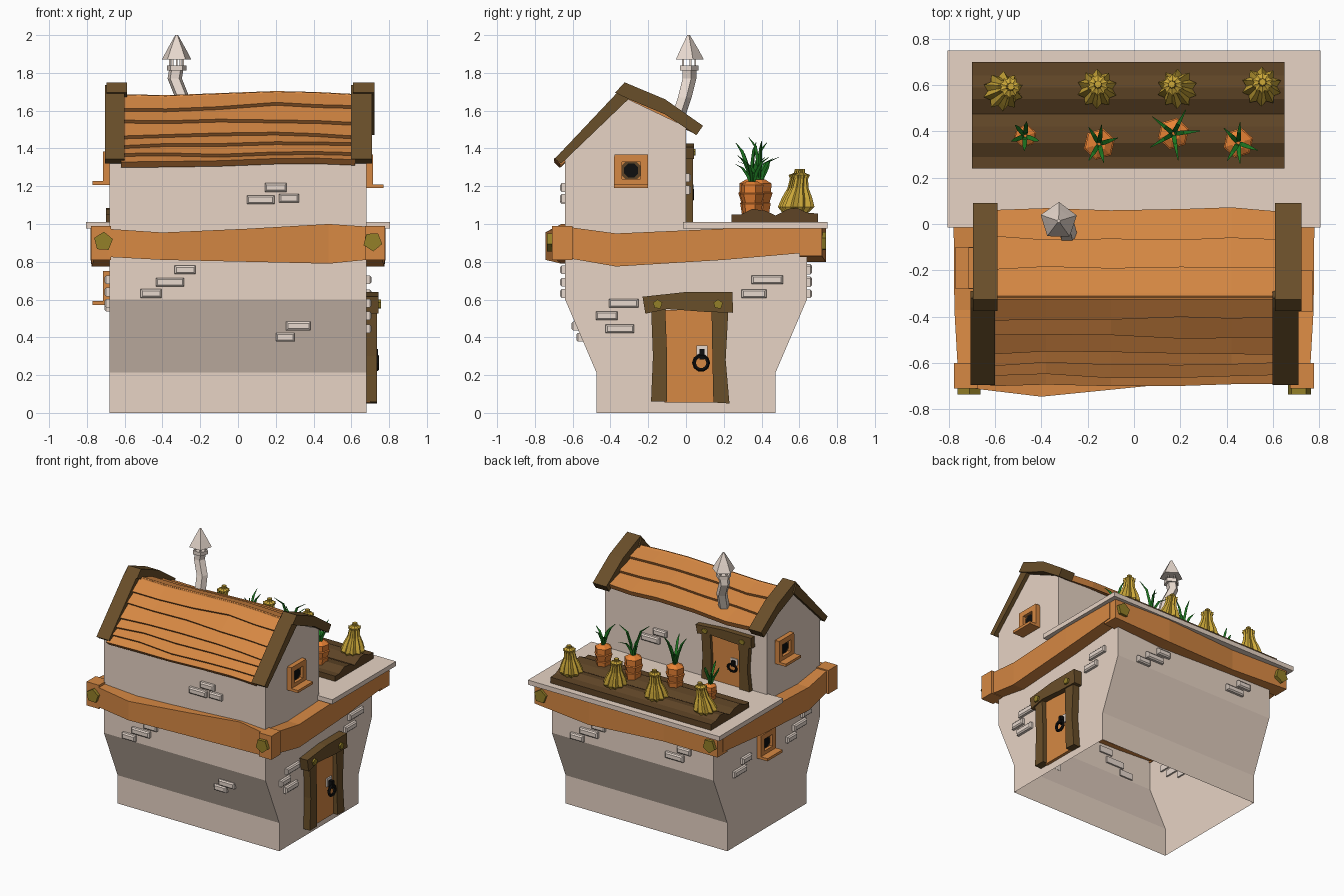
import bpy, bmesh, math, random
from mathutils import Matrix, Vector

random.seed(4)
if "Cube" in bpy.data.objects:
    bpy.data.objects.remove(bpy.data.objects["Cube"])


def material(name, code):
    rgb = [((int(code[i:i + 2], 16) / 255 + 0.055) / 1.055) ** 2.4 for i in (0, 2, 4)]
    mat = bpy.data.materials.new(name)
    mat.use_nodes = True
    mat.diffuse_color = (*rgb, 1)
    mat.node_tree.nodes["Principled BSDF"].inputs["Base Color"].default_value = (*rgb, 1)
    return mat


STONE = material("plaster stone", "E8D4C5")
PALE = material("pale stone", "ECDDD2")
WOOD = material("orange wood", "D68843")
DARK = material("dark wood", "694E29")
BRASS = material("old brass", "948028")
SQUASH = material("squash yellow", "CDA939")
CARROT = material("carrot orange", "E88234")
LEAF = material("leaf green", "1E7A22")
BLACK = material("black iron", "0E0E0E")
SOIL = material("dark soil brown", "5E4426")

FRONT, BACK, RIGHT, LEFT = Vector((0, -1, 0)), Vector((0, 1, 0)), Vector((1, 0, 0)), Vector((-1, 0, 0))


def frame(normal, origin=(0, 0, 0)):
    """Local axes: across the wall, up, out of the wall."""
    up = Vector((0, 0, 1))
    turn = Matrix((up.cross(normal), up, normal)).transposed().to_4x4()
    return Matrix.Translation(origin) @ turn


def loft(name, rings, mat, place=Matrix(), caps=True):
    """Join equal rings of points into a closed skin."""
    bm = bmesh.new()
    rows = [[bm.verts.new(place @ Vector(p)) for p in ring] for ring in rings]
    n = len(rows[0])
    for a, b in zip(rows, rows[1:]):
        for i in range(n):
            bm.faces.new((a[i], a[(i + 1) % n], b[(i + 1) % n], b[i]))
    if caps:
        bm.faces.new(rows[0][::-1])
        bm.faces.new(rows[-1])
    bmesh.ops.recalc_face_normals(bm, faces=bm.faces)
    mesh = bpy.data.meshes.new(name)
    bm.to_mesh(mesh)
    bm.free()
    mesh.materials.append(mat)
    obj = bpy.data.objects.new(name, mesh)
    bpy.context.collection.objects.link(obj)


def prism(name, outline, low, high, mat, place=Matrix()):
    loft(name, [[(u, v, n) for u, v in outline] for n in (low, high)], mat, place)


def rect(u, v, w, h):
    return [(u - w / 2, v - h / 2), (u + w / 2, v - h / 2), (u + w / 2, v + h / 2), (u - w / 2, v + h / 2)]


def ngon(u, v, r, sides, turn=0.3):
    return [(u + r * math.cos(turn + math.tau * i / sides), v + r * math.sin(turn + math.tau * i / sides))
            for i in range(sides)]


# Flared tower, open underneath
levels = [(0, 0.475), (0.215, 0.475), (0.6, 0.64), (0.99, 0.64)]
loft("tower_walls", [[(x, y, z) for x, y in rect(0, 0, 1.36, 2 * d)] for z, d in levels], STONE, caps=False)

# Upper house and terrace
gable = [(-0.64, 0.96), (0, 0.96), (0, 1.515), (-0.315, 1.665), (-0.64, 1.34)]
prism("house_walls", gable, -0.68, 0.68, STONE, frame(RIGHT))
prism("terrace", rect(0, 0.367, 1.61, 0.765), 0.975, 1.01, STONE)


# Crooked beam belt: (across, outward, bottom, top) stations
def beam(name, normal, inner, stations):
    rings = [[(u, lo, inner), (u, lo, out), (u, hi, out), (u, hi, inner)] for u, out, lo, hi in stations]
    loft(name, rings, WOOD, frame(normal))


beam("front_beam", FRONT, 0.6, [(-0.775, 0.70, 0.83, 0.98), (-0.4, 0.745, 0.81, 0.955), (0.05, 0.70, 0.8, 0.975),
                                (0.48, 0.66, 0.79, 1.0), (0.775, 0.70, 0.82, 0.98)])
beam("back_beam", BACK, 0.6, [(-0.77, 0.72, 0.83, 0.975), (-0.3, 0.74, 0.8, 0.975),
                              (0.3, 0.70, 0.82, 0.975), (0.77, 0.72, 0.83, 0.975)])
side = [(-0.63, 0.76, 0.82, 0.985), (-0.37, 0.775, 0.775, 0.95), (0.2, 0.78, 0.81, 0.975), (0.66, 0.775, 0.85, 0.975)]
beam("right_beam", RIGHT, 0.66, side)
beam("left_beam", LEFT, 0.66, [(-u, *rest) for u, *rest in reversed(side)])
for sx in (-1, 1):
    prism("beam_end", rect(sx * 0.725, 0.9, 0.105, 0.18), 0.6, 0.71, WOOD, frame(FRONT))
    prism("front_bolt", ngon(sx * 0.713, 0.907, 0.052, 5, sx), 0.66, 0.735, BRASS, frame(FRONT))
    prism("back_bolt", ngon(sx * 0.71, 0.907, 0.052, 5, sx), 0.66, 0.742, BRASS, frame(BACK))


# Overlapping wavy roof planks, each one stepping over the next
def roof_side(name, ridge, eave, cuts):
    ridge, eave = Vector(ridge), Vector(eave)
    slope = eave - ridge
    lift = Vector((0, -slope.z, slope.y)).normalized()
    lift *= 0.025 if lift.z > 0 else -0.025
    xs = [-0.62, -0.38, -0.1, 0.2, 0.42, 0.62]

    def section(x, t0, t1):
        wave = Vector((x, 0, 0.011 * math.sin(5 * x + 0.5)))
        return [ridge + slope * t + lift * k + wave for t, k in ((t0, -0.5), (t1, -0.5), (t1, 1.2), (t0, 0.3))]

    wobble = [[t + random.uniform(-0.03, 0.03) * (t > 0) for _ in xs] for t in cuts]
    for a, b in zip(wobble, wobble[1:]):
        loft(name + "_plank", [section(x, t0, t1) for x, t0, t1 in zip(xs, a, b)], WOOD)


roof_side("front_roof", (0, -0.315, 1.677), (0, -0.67, 1.322), [-0.03, 0.2, 0.42, 0.62, 0.76, 0.9, 1])
roof_side("back_roof", (0, -0.315, 1.677), (0, 0.05, 1.5), [-0.03, 0.32, 0.66, 1])

# Heavy gable trims
front_trim = [(-0.695, 1.345), (-0.66, 1.32), (-0.29, 1.675), (-0.32, 1.735), (-0.36, 1.7)]
back_trim = [(-0.375, 1.695), (-0.3, 1.66), (-0.11, 1.58), (0.055, 1.47), (0.09, 1.52), (-0.11, 1.66), (-0.325, 1.75)]
for low, high in ((-0.705, -0.6), (0.598, 0.71)):
    prism("front_gable_trim", front_trim, low, high, DARK, frame(RIGHT))
    prism("back_gable_trim", back_trim, low + 0.01, high + 0.012, DARK, frame(RIGHT))


# Door with crooked posts, lintel and ring handle
def door(name, place):
    prism(name + "_panel", rect(0.02, 0.3, 0.27, 0.49), -0.02, 0.022, WOOD, place)
    left = [(-0.185, 0.06), (-0.1, 0.06), (-0.1, 0.3), (-0.11, 0.56), (-0.185, 0.56), (-0.175, 0.3)]
    right = [(0.145, 0.055), (0.23, 0.05), (0.21, 0.28), (0.225, 0.56), (0.135, 0.56), (0.14, 0.28)]
    for post in (left, right):
        prism(name + "_post", post, -0.01, 0.055, DARK, place)
    lintel = [(-0.215, 0.525), (-0.1, 0.55), (0.1, 0.535), (0.25, 0.53), (0.245, 0.64), (0, 0.64), (-0.23, 0.615)]
    prism(name + "_lintel", lintel, -0.01, 0.065, DARK, place)
    for u in (-0.15, 0.17):
        prism(name + "_bolt", ngon(u, 0.575, 0.026, 5), 0.05, 0.078, BRASS, place)
    prism(name + "_handle_plate", rect(0.085, 0.325, 0.058, 0.062), 0.01, 0.032, PALE, place)
    prism(name + "_handle_hook", rect(0.085, 0.31, 0.025, 0.055), 0.03, 0.062, BLACK, place)
    bpy.ops.mesh.primitive_torus_add(major_segments=10, minor_segments=5, major_radius=0.037, minor_radius=0.011)
    ring = bpy.context.object
    ring.name = name + "_handle_ring"
    ring.data.transform(place @ Matrix.Translation((0.08, 0.265, 0.055)))
    ring.data.materials.append(BLACK)


door("tower_door", frame(RIGHT, (0.68, 0, 0)))
door("terrace_door", frame(BACK, (-0.335, 0, 0.965)) @ Matrix.Diagonal((0.98, 0.72, 0.65, 1)))


# Square windows with a round opening and a deep sill
def window(normal, origin):
    place = frame(normal, origin)
    for s in (-1, 1):
        prism("window_side", rect(s * 0.07, 0, 0.04, 0.15), -0.01, 0.035, WOOD, place)
        prism("window_rail", rect(0, s * 0.065, 0.178, 0.04), -0.01, 0.035, WOOD, place)
    prism("window_sill", rect(0, -0.083, 0.18, 0.02), -0.01, 0.09, WOOD, place)
    prism("window_backing", rect(0, 0, 0.12, 0.11), -0.01, 0.008, WOOD, place)
    prism("window_pane", ngon(0, 0, 0.058, 8, math.pi / 8), 0, 0.013, SOIL, place)
    prism("window_hole", ngon(0, 0, 0.04, 8, math.pi / 8), 0, 0.018, BLACK, place)


window(RIGHT, (0.68, -0.29, 1.283))
window(LEFT, (-0.68, -0.19, 1.3))
window(LEFT, (-0.68, 0.03, 0.665))


# Clusters of raised bricks: (across, up, width)
def bricks(normal, wall, spots):
    for u, v, w in spots:
        rings = [[(a, b, n) for a, b in rect(u, v, w - c, 0.046 - c)]
                 for n, c in ((wall - 0.012, 0), (wall + 0.018, 0), (wall + 0.026, 0.018))]
        loft("brick", rings, PALE, frame(normal))


trio = [(0.08, 0.065, 0.11), (0, 0, 0.15), (-0.1, -0.06, 0.11)]


def cluster(u, v):
    return [(u + a, v + b, w) for a, b, w in trio]


bricks(FRONT, 0.64, [(0.2, 1.193, 0.115), (0.12, 1.128, 0.145), (0.27, 1.137, 0.105)])
bricks(FRONT, 0.64, cluster(-0.36, 0.692))
bricks(FRONT, 0.58, [(0.32, 0.46, 0.13)])
bricks(FRONT, 0.555, [(0.25, 0.4, 0.1)])
bricks(RIGHT, 0.68, [(-0.33, 0.58, 0.155), (-0.42, 0.515, 0.115), (-0.35, 0.445, 0.15)])
bricks(RIGHT, 0.68, [(0.43, 0.705, 0.165), (0.36, 0.63, 0.13)])
bricks(BACK, 0.64, cluster(0.36, 0.7)[:2] + cluster(-0.36, 0.69))
bricks(BACK, 0, cluster(-0.29, 1.18)[:2])
bricks(LEFT, 0.68, cluster(0.38, 0.64) + cluster(-0.34, 0.56)[:2])

# Bent chimney with a pointed hood
path = [(-0.285, -0.05, 1.55), (-0.295, -0.01, 1.67), (-0.335, 0.015, 1.77), (-0.325, 0.015, 1.83)]
loft("chimney_pipe", [[(a, b, z) for a, b in ngon(x, y, 0.04, 5)] for x, y, z in path], PALE)
prism("chimney_collar", ngon(-0.325, 0.013, 0.054, 5), 1.812, 1.84, PALE)
for a, b in ngon(-0.325, 0.013, 0.036, 5):
    prism("hood_post", rect(a, b, 0.01, 0.01), 1.83, 1.9, PALE)
hood = [(1.87, 0.082), (1.925, 0.052), (2.0, 0.008)]
loft("chimney_hood", [[(a, b, z) for a, b in ngon(-0.325, 0.013, r, 5)] for z, r in hood], PALE)

# Soil bed with two furrows
bed = [(0.24, 1.0), (0.7, 1.0), (0.7, 1.055), (0.64, 1.06), (0.59, 1.085), (0.54, 1.08), (0.475, 1.045),
       (0.42, 1.07), (0.35, 1.08), (0.29, 1.05), (0.24, 1.05)]
prism("soil_bed", bed, -0.7, 0.65, SOIL, frame(RIGHT))

# Ribbed squashes, each leaning its own way
shape = [(0, 0.06), (0.03, 0.087), (0.08, 0.07), (0.13, 0.046), (0.18, 0.038), (0.2, 0.047), (0.21, 0.02), (0.23, 0.017)]


def ribbed(x, y, z, r):
    outer, inner = ngon(x, y, r, 10), ngon(x, y, r * 0.76, 10, 0.3 + math.pi / 10)
    return [(a, b, z) for pair in zip(outer, inner) for a, b in pair]


for x, y, lean in ((-0.57, 0.57, 0.17), (-0.16, 0.58, 0.02), (0.19, 0.58, -0.12), (0.55, 0.59, 0.02)):
    loft("squash", [ribbed(x + lean * h, y + 0.1 * h, 1.06 + h, r) for h, r in shape], SQUASH)

# Carrots with collars and arching leaves
root = [(0, 0.05), (0.06, 0.06), (0.065, 0.054), (0.115, 0.07), (0.12, 0.062), (0.165, 0.064), (0.185, 0.03)]
for x, y, size, reach in ((-0.47, 0.38, 0.72, 0.6), (-0.15, 0.345, 1, 0.8), (0.17, 0.39, 1, 1.1), (0.45, 0.35, 0.95, 0.85)):
    loft("carrot", [[(a, b, 1.05 + h * size) for a, b in ngon(x, y, r * size, 6)] for h, r in root], CARROT)
    for i in range(5):
        turn = i * math.tau / 5 + random.uniform(-0.4, 0.4)
        tall = random.uniform(0.1, 0.23) * (0.6 + 0.4 * reach)
        stem = [(0.008, 0, 0.007), (0.02, 0.4, 0.012), (0.05, 0.8, 0.01), (0.105 * reach, 1, 0.002)]
        rings = [[(a, b, 1.05 + 0.175 * size + tall * up) for a, b in
                  ngon(x + d * math.cos(turn), y + d * math.sin(turn), w, 3, turn)] for d, up, w in stem]
        loft("carrot_leaf", rings, LEAF)
